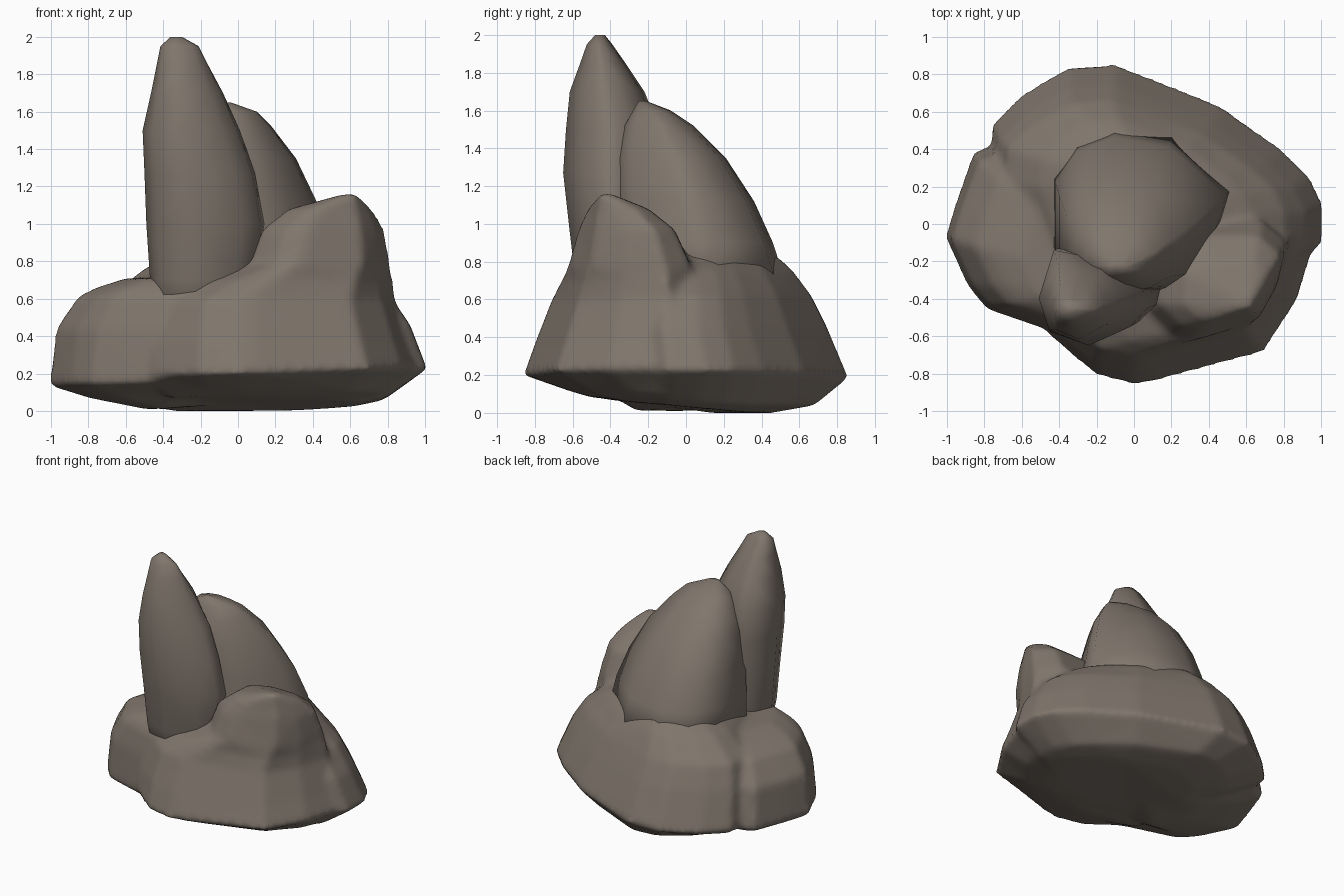
import bpy, bmesh

stone = bpy.data.materials.new("grey_brown_stone")
stone.diffuse_color = (0.215, 0.180, 0.150, 1)


def boulder(name, outline, levels):
    """Loft a plan outline through levels of (z, x0, x1, y0, y1)."""
    xs, ys = zip(*outline)
    ax, bx, ay, by = min(xs), max(xs), min(ys), max(ys)
    bm = bmesh.new()
    rings = []
    for z, x0, x1, y0, y1 in levels:
        ring = []
        for px, py in outline:
            x = x0 + (px - ax) / (bx - ax) * (x1 - x0)
            y = y0 + (py - ay) / (by - ay) * (y1 - y0)
            # the underside rises to the front, the rim rises to the right
            dz = max(0, .35 - y) * .09 * (1 - z / .15) if z < .15 and x > -.35 else 0
            if .15 < z < .3:
                dz = .035 * x
            ring.append(bm.verts.new((x, y, z + dz)))
        rings.append(ring)
    n = len(outline)
    for low, high in zip(rings, rings[1:]):
        for i in range(n):
            j = (i + 1) % n
            bm.faces.new((low[i], low[j], high[j], high[i]))
    bm.faces.new(rings[0])
    bm.faces.new(rings[-1])
    bmesh.ops.recalc_face_normals(bm, faces=bm.faces)
    bmesh.ops.triangulate(bm, faces=bm.faces)
    for f in bm.faces:
        f.smooth = True
    mesh = bpy.data.meshes.new(name)
    bm.to_mesh(mesh)
    bm.free()
    mesh.materials.append(stone)
    ob = bpy.data.objects.new(name, mesh)
    bpy.context.collection.objects.link(ob)
    return ob


# broad boulder under everything, reaching to the back
base = boulder("base_boulder",
        [(1, -.1), (1, .1), (.93, .25), (.78, .4), (.47, .62), (-.1, .85), (-.35, .83),
         (-.6, .68), (-.75, .53), (-.76, .3), (-.5, -.4), (0, -.6), (.6, -.5)],
        [(0, -.35, .65, -.4, .45), (.04, -.5, .78, -.5, .68), (.19, -.77, 1.01, -.6, .86),
         (.46, -.73, .92, -.58, .745), (.62, -.68, .81, -.5, .665),
         (.76, -.5, .62, -.4, .56), (.83, -.36, .45, -.3, .48)])

# front right boulder with its own blunt peak
right = boulder("front_right_boulder",
        [(-.45, -.58), (-.2, -.79), (0, -.84), (.1, -.83), (.68, -.67), (.86, -.4),
         (.95, -.1), (.7, .1), (0, .1), (-.4, -.1)],
        [(.01, -.3, .65, -.5, .1), (.07, -.38, .82, -.62, .1), (.2, -.46, .97, -.86, .1),
         (.37, -.45, .92, -.8, .1), (.6, -.4, .845, -.71, .08), (.7, -.2, .83, -.66, .05),
         (.79, .06, .815, -.62, .02), (.97, .13, .785, -.57, -.06),
         (1.08, .27, .72, -.52, -.2), (1.12, .42, .68, -.49, -.3),
         (1.16, .56, .64, -.46, -.4)])

# low lobe on the left
left = boulder("left_boulder",
        [(-1, -.07), (-.88, -.33), (-.78, -.45), (-.4, -.58), (-.1, -.7), (.1, -.5),
         (0, .1), (-.3, .35), (-.75, .41), (-.85, .38), (-.95, .1)],
        [(.01, -.5, 0, -.4, .2), (.07, -.8, .05, -.5, .3), (.17, -1.01, .1, -.71, .42),
         (.44, -.975, .1, -.68, .37), (.61, -.86, .08, -.64, .28), (.66, -.76, .04, -.6, .2),
         (.71, -.6, 0, -.54, .1)])

# fuse the three low boulders into one softly creased mass
for other in (right, left):
    mesh = other.data
    b = bmesh.new()
    b.from_mesh(base.data)
    b.from_mesh(mesh)
    b.to_mesh(base.data)
    b.free()
    bpy.data.objects.remove(other)
base.name = "rock_base"
m = base.modifiers.new("fuse", "REMESH")
m.mode = "VOXEL"
m.voxel_size = .025
m.use_smooth_shade = True
s = base.modifiers.new("soften", "SMOOTH")
s.factor = .5
s.iterations = 6

# sloping peak behind the spire
boulder("back_peak",
        [(-.42, .25), (-.42, -.12), (-.2, -.35), (.07, -.37), (.2, -.33), (.33, -.25),
         (.47, .03), (.51, .18), (.2, .45), (-.1, .5), (-.3, .42)],
        [(.65, -.43, .53, -.39, .54), (.9, -.42, .49, -.38, .46), (1.12, -.4, .42, -.37, .36),
         (1.35, -.36, .31, -.365, .21), (1.52, -.29, .18, -.325, .04),
         (1.6, -.22, .1, -.28, -.08), (1.65, -.12, -.04, -.25, -.21)])

# tall spire at the front
boulder("tall_spire",
        [(-.5, -.4), (-.43, -.58), (-.22, -.65), (.02, -.55), (.12, -.45), (.14, -.36),
         (-.05, -.2), (-.22, -.16), (-.4, -.13)],
        [(.45, -.42, 0, -.53, -.2), (.7, -.47, .1, -.585, -.15), (1, -.49, .14, -.62, -.13),
         (1.27, -.5, .09, -.65, -.13), (1.5, -.51, .01, -.635, -.14),
         (1.7, -.465, -.08, -.615, -.22), (1.85, -.435, -.16, -.56, -.32),
         (1.95, -.415, -.21, -.525, -.39), (2, -.36, -.3, -.48, -.43)])
